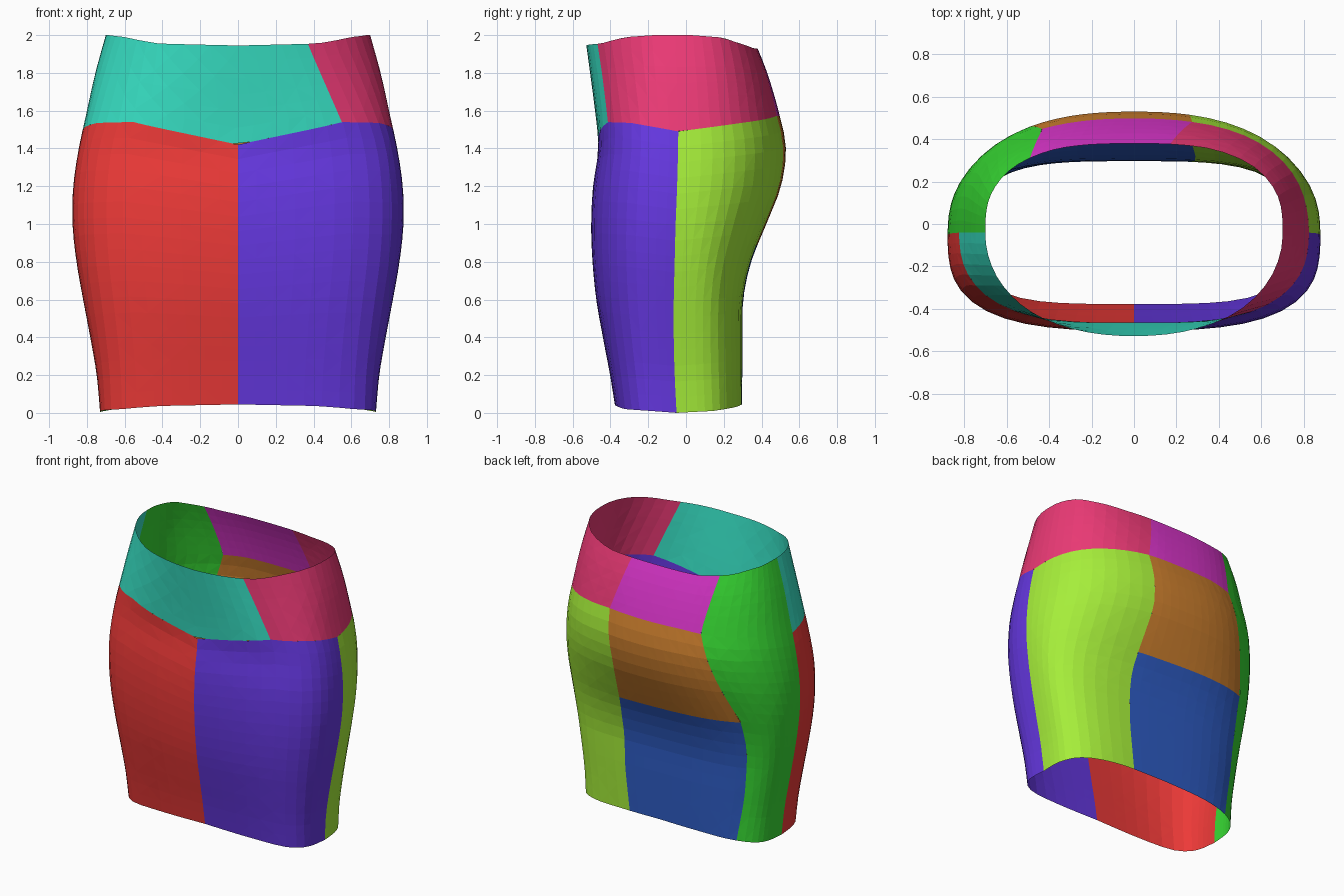
import bpy
import math

if "Cube" in bpy.data.objects:
    bpy.data.objects.remove(bpy.data.objects["Cube"])

# Body profile per height: z, half width, side seam y, front y, back y, front squareness, back squareness
PROFILE = [
    (0.0, 0.73, -0.05, -0.37, 0.295, 4.0, 3.5),
    (0.2, 0.748, -0.06, -0.402, 0.298, 3.7, 3.4),
    (0.4, 0.782, -0.065, -0.44, 0.30, 3.4, 3.3),
    (0.6, 0.82, -0.065, -0.475, 0.303, 3.2, 3.2),
    (0.8, 0.855, -0.06, -0.495, 0.345, 3.1, 2.9),
    (1.0, 0.876, -0.055, -0.502, 0.425, 3.0, 2.6),
    (1.2, 0.872, -0.047, -0.492, 0.503, 3.0, 2.4),
    (1.4, 0.843, -0.042, -0.464, 0.529, 3.0, 2.4),
    (1.57, 0.806, -0.04, -0.478, 0.497, 2.7, 2.45),
    (1.8, 0.755, -0.04, -0.508, 0.43, 2.3, 2.6),
    (2.0, 0.70, -0.04, -0.535, 0.35, 2.1, 2.8),
]


def interp(table, key):
    """Piecewise linear lookup; returns the values at key."""
    if key <= table[0][0]:
        return table[0][1:]
    for a, b in zip(table, table[1:]):
        if key <= b[0]:
            f = (key - a[0]) / (b[0] - a[0])
            return [p + (q - p) * f for p, q in zip(a[1:], b[1:])]
    return table[-1][1:]


def body(z):
    """Smooth (Hermite) lookup in the profile."""
    z = min(max(z, 0.0), 2.0)
    last = len(PROFILE) - 1
    k = next(i for i in range(last) if z <= PROFILE[i + 1][0])
    a, b = PROFILE[k], PROFILE[k + 1]
    p, q = PROFILE[max(k - 1, 0)], PROFILE[min(k + 2, last)]
    h = b[0] - a[0]
    f = (z - a[0]) / h
    out = []
    for i in range(1, 7):
        m0 = (b[i] - p[i]) / (b[0] - p[0]) * h
        m1 = (q[i] - a[i]) / (q[0] - a[0]) * h
        out.append((2*f**3 - 3*f*f + 1) * a[i] + (f**3 - 2*f*f + f) * m0
                   + (3*f*f - 2*f**3) * b[i] + (f**3 - f*f) * m1)
    return out


def surface(t, z):
    """Point on the body: t in degrees, 0 right, 90 back, 180 left, 270 front."""
    w, yc, yf, yb, nf, nb = body(z)
    c, s = math.cos(math.radians(t)), math.sin(math.radians(t))
    n, d = (nb, yb - yc) if s > 0 else (nf, yc - yf)
    r = (abs(c) ** n + abs(s) ** n) ** (-1 / n)
    return (w * r * c, yc + d * r * s, z)


def line(table):
    """Horizontal edge z(t), mirrored left to right (table covers -90..90)."""
    def f(t):
        t = (t + 90) % 360 - 90
        return interp(table, 180 - t if t > 90 else t)[0]
    return f


def seam(points, back):
    """Vertical seam t(z) given as (z, x) points on the front or back."""
    def f(z):
        w, yc, yf, yb, nf, nb = body(z)
        n = nb if back else nf
        X = interp(points, z)[0] / w
        Y = max(0.0, 1 - abs(X) ** n) ** (1 / n)
        return math.degrees(math.atan2(Y if back else -Y, X))
    return f


def fixed(v):
    return lambda _: v


def steps(*parts):
    """Fractions 0..1 from (segment count, end fraction) pairs, so neighbours share vertices."""
    out = [0.0]
    for n, end in parts:
        start = out[-1]
        out += [start + (end - start) * (i + 1) / n for i in range(n)]
    return out


# Horizontal edges
hem = line([(-90, 0.045), (-60, 0.037), (-45, 0.02), (0, 0.0), (30, 0.01), (45, 0.025), (65, 0.042), (90, 0.047)])
rim = line([(-90, 1.945), (-55, 1.955), (-33, 1.99), (-15, 2.0), (10, 2.0),
            (33, 1.987), (43, 1.962), (62, 1.93), (90, 1.93)])
yoke = line([(-90, 1.42), (-51.43, 1.54), (-32.14, 1.535), (0, 1.49), (35, 1.535), (70, 1.573), (90, 1.57)])
mid_back = lambda t: 0.885 + 0.045 * min(1, max(0, (t - 70) / 75))

# Vertical seams
front_diag = seam([(1.54, 0.55), (1.95, 0.37)], False)
front_diag_360 = lambda z: front_diag(z) + 360
back_right = seam([(0, 0.24), (0.35, 0.28), (0.75, 0.29), (1.2, 0.24), (1.57, 0.275), (1.93, 0.17)], True)
back_left = seam([(0, -0.57), (0.35, -0.63), (0.7, -0.66), (0.93, -0.65), (1.57, -0.43), (1.95, -0.49)], True)


def panel(name, rgb, left, right, bottom, top, us, vl, vr=None):
    """Cloth patch between two seams and two edges; rgb is 0-255 as seen on screen."""
    vr = vr or vl
    nu, nv = len(us) - 1, len(vl) - 1
    verts, faces = [], []
    for j in range(nv + 1):
        for u in us:
            v = vl[j] + (vr[j] - vl[j]) * u
            z = 0.1 + 1.8 * v
            for _ in range(15):
                t = left(z) + (right(z) - left(z)) * u
                z = bottom(t) + (top(t) - bottom(t)) * v
            verts.append(surface(t, z))
    for j in range(nv):
        for i in range(nu):
            a = j * (nu + 1) + i
            b, c, d = a + 1, a + nu + 2, a + nu + 1
            # alternate the triangle diagonals for a faceted cloth look
            faces += [(a, b, c), (a, c, d)] if (i + j) % 2 else [(a, b, d), (b, c, d)]
    me = bpy.data.meshes.new(name)
    me.from_pydata(verts, [], faces)
    me.update()
    mat = bpy.data.materials.new(name + "_color")
    mat.diffuse_color = (*[((c / 255 + 0.055) / 1.055) ** 2.4 for c in rgb], 1)
    mat.use_nodes = True
    mat.node_tree.nodes["Principled BSDF"].inputs["Base Color"].default_value = mat.diffuse_color
    me.materials.append(mat)
    ob = bpy.data.objects.new(name, me)
    bpy.context.collection.objects.link(ob)


S6, S8, S10, S12, S14, S18 = (steps((n, 1)) for n in (6, 8, 10, 12, 14, 18))

# Front panels
panel("front_left_panel", (238, 58, 56), fixed(180), fixed(270), hem, yoke, S14, S18)
panel("front_right_panel", (102, 56, 226), fixed(270), fixed(360), hem, yoke, S14, S18)
# Waist yoke
panel("front_yoke", (56, 226, 198), fixed(180), front_diag_360, yoke, rim, steps((14, 0.7), (6, 1)), S6)
panel("right_side_yoke", (236, 58, 118), front_diag, back_right, yoke, rim, steps((8, 0.421), (12, 1)), S6)
panel("back_yoke", (222, 54, 206), back_right, back_left, yoke, rim, S12, S6)
# Back and side panels
panel("right_back_panel", (166, 238, 58), fixed(0), back_right, hem, yoke, S12, S18, steps((10, 0.55), (8, 1)))
panel("seat_panel", (206, 128, 46), back_right, back_left, mid_back, yoke, S12, S8)
panel("lower_back_panel", (46, 92, 196), back_right, back_left, hem, mid_back, S12, S10)
panel("left_back_panel", (56, 220, 52), back_left, fixed(180), hem, rim, S10,
      steps((10, 0.4715), (8, 0.803), (6, 1)), steps((18, 0.745), (6, 1)))
